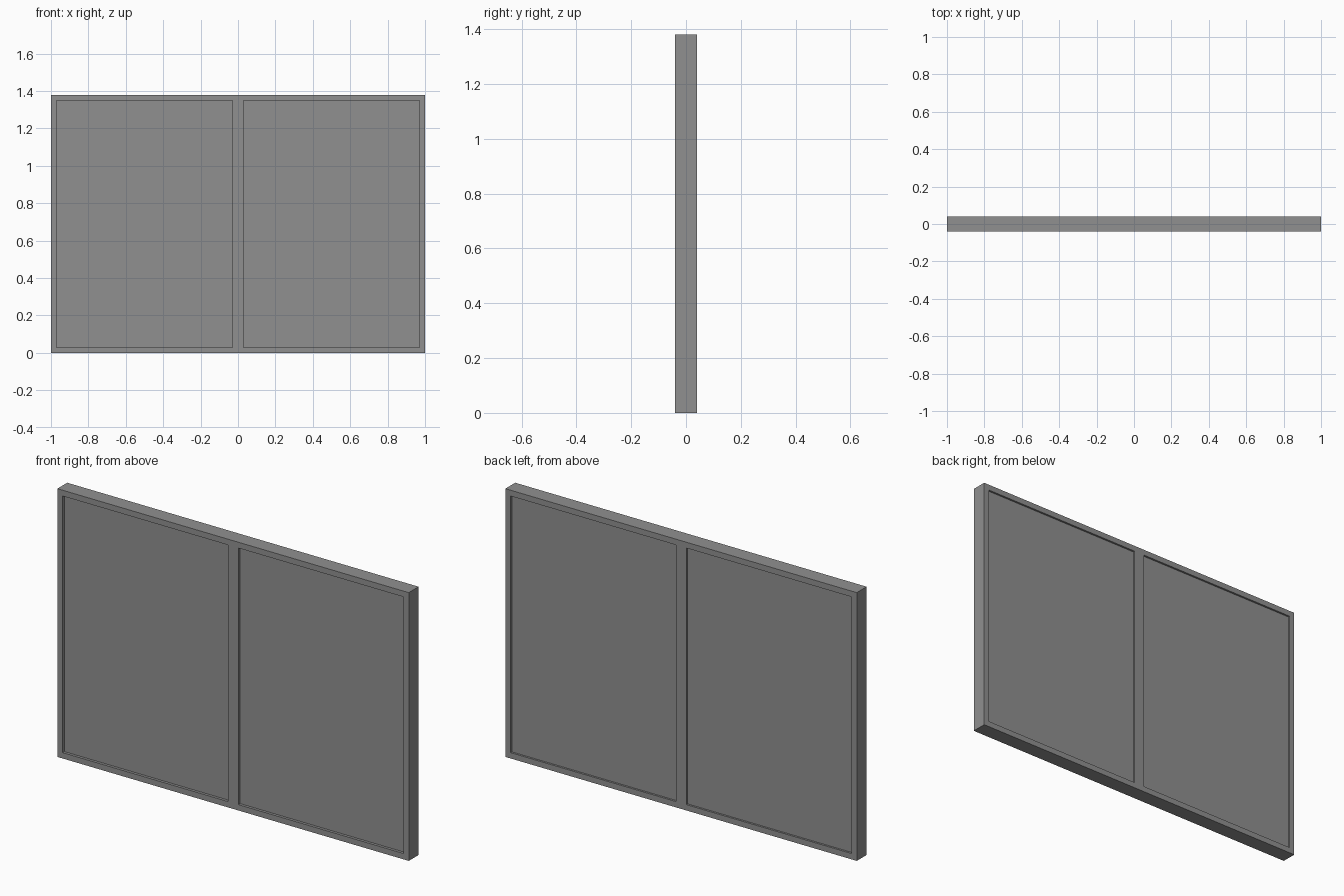
import bpy
import bmesh

cube = bpy.data.objects.get("Cube")
if cube:
    bpy.data.objects.remove(cube, do_unlink=True)

HEIGHT = 1.38
DEPTH = 0.08
BORDER = 0.03
FRONT_RECESS = 0.014
BACK_RECESS = 0.01

grey = bpy.data.materials.new("plain_grey")
grey.use_nodes = True
grey.diffuse_color = (0.28, 0.28, 0.28, 1)
grey.node_tree.nodes["Principled BSDF"].inputs["Base Color"].default_value = grey.diffuse_color


def framed_panel(name, x):
    """One box whose front and back faces are inset and pushed in as panes."""
    bm = bmesh.new()
    bmesh.ops.create_cube(bm, size=1)
    bmesh.ops.scale(bm, vec=(1, DEPTH, HEIGHT), verts=bm.verts)
    bm.normal_update()
    sides = [f for f in bm.faces if abs(f.normal.y) > 0.9]
    for face in sides:
        recess = FRONT_RECESS if face.normal.y < 0 else BACK_RECESS
        # Border at the front plane, then a straight step down to the pane
        bmesh.ops.inset_region(bm, faces=[face], thickness=BORDER, use_even_offset=True)
        push = face.normal * -recess
        pane = bmesh.ops.extrude_discrete_faces(bm, faces=[face])["faces"][0]
        bmesh.ops.translate(bm, vec=push, verts=pane.verts)
    bmesh.ops.recalc_face_normals(bm, faces=bm.faces)
    mesh = bpy.data.meshes.new(name)
    bm.to_mesh(mesh)
    bm.free()
    mesh.materials.append(grey)
    panel = bpy.data.objects.new(name, mesh)
    panel.location = (x, 0, HEIGHT / 2)
    bpy.context.collection.objects.link(panel)


# Two equal panels side by side
framed_panel("right_panel", -0.5)
framed_panel("left_panel", 0.5)
